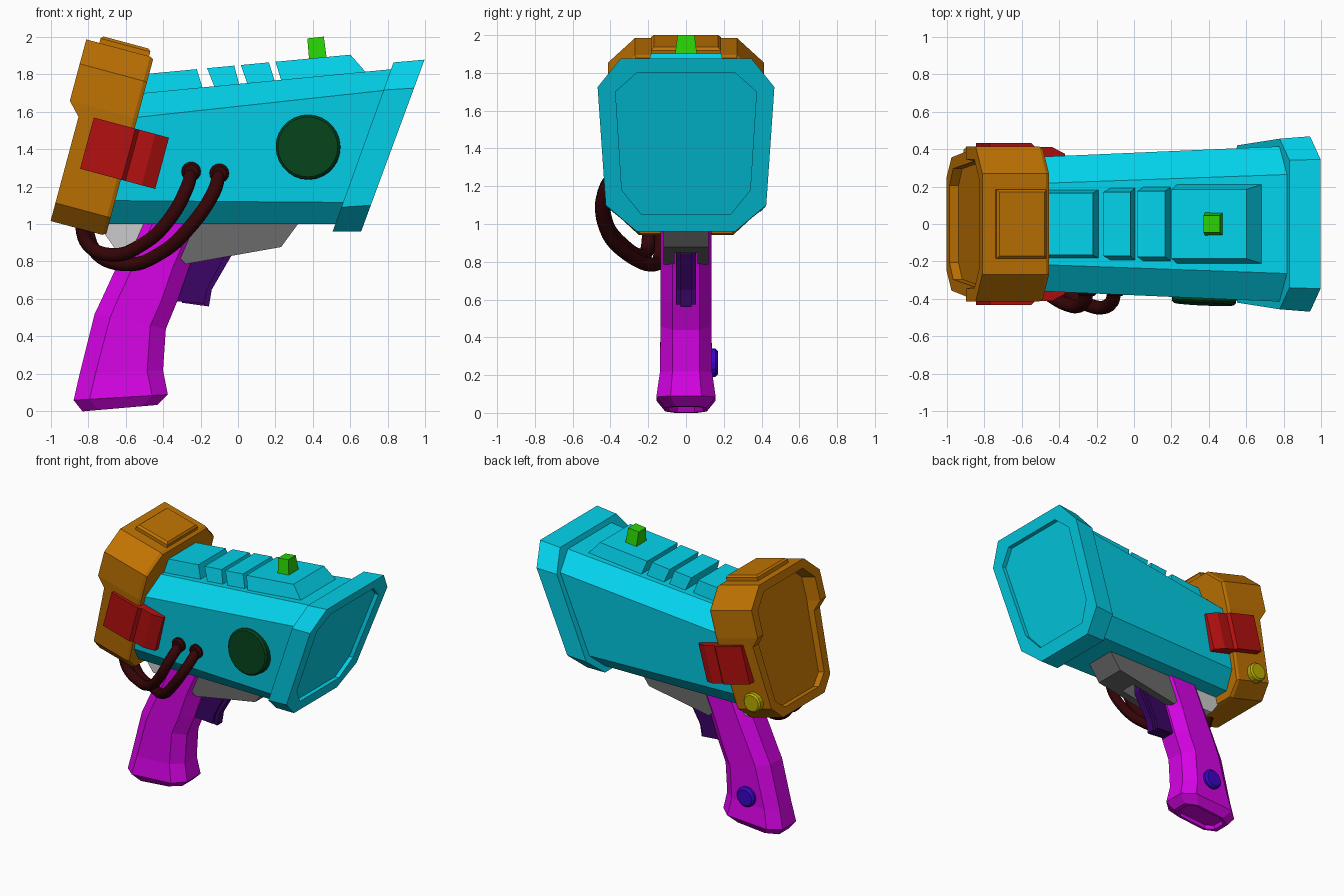
import bpy, bmesh, math
from mathutils import Vector

if "Cube" in bpy.data.objects:
    bpy.data.objects.remove(bpy.data.objects["Cube"])

COL = dict(cyan=(.04, .82, .92), gold=(.75, .45, .04), red=(.7, .09, .09), magenta=(.84, .04, .9),
           violet=(.24, .05, .4), maroon=(.22, .05, .06), dark_green=(.05, .27, .13), grey=(.42, .42, .42),
           green=(.18, .82, .05), blue=(.24, .05, .78), yellow=(.72, .67, .04))
mats = {}


def paint(ob, col):
    if col:
        if col not in mats:
            mats[col] = bpy.data.materials.new(col)
            mats[col].diffuse_color = (*[c ** 2.2 for c in COL[col]], 1)
        ob.data.materials.append(mats[col])


def loft(name, rings, col=None):
    """Bridge equal-sized rings of points and cap both ends."""
    bm = bmesh.new()
    vs = [[bm.verts.new(p) for p in r] for r in rings]
    n = len(vs[0])
    for a, b in zip(vs, vs[1:]):
        for i in range(n):
            j = (i + 1) % n
            bm.faces.new((a[i], a[j], b[j], b[i]))
    bm.faces.new(vs[0])
    bm.faces.new(vs[-1])
    bmesh.ops.recalc_face_normals(bm, faces=bm.faces)
    me = bpy.data.meshes.new(name)
    bm.to_mesh(me)
    bm.free()
    ob = bpy.data.objects.new(name, me)
    bpy.context.collection.objects.link(ob)
    paint(ob, col)
    return ob


def mirrored(half):
    return half + [(x, -y, z) for x, y, z in reversed(half)]


def prism(name, prof, y0, y1, col=None):
    return loft(name, [[(x, y, z) for x, z in prof] for y in (y0, y1)], col)


def disc(name, c, r, y0, y1, bev, col, n=24):
    """Chamfered disc along y, from y0 (hidden) to y1 (outer face)."""
    s = 1 if y1 > y0 else -1
    rings = []
    for y, q in ((y0, r), (y1 - s * bev, r), (y1, r - bev)):
        rings.append([(c[0] + q * math.cos(2 * math.pi * i / n), y,
                       c[1] + q * math.sin(2 * math.pi * i / n)) for i in range(n)])
    return loft(name, rings, col)


def tilt(u, y, v):
    """Frame of the tilted rear housing: u thickness, v height."""
    return (-1 + .966 * u + .259 * v, y, 1.016 - .259 * u + .966 * v)


def octagon(x0, k, hw, zs):
    return mirrored([(x0 + k * (z - .96), y, z) for y, z in zip(hw, zs)])


# main barrel
loft("barrel", [octagon(-.74, .268, (.22, .32, .355, .215), (1.0, 1.125, 1.565, 1.695)),
                octagon(.53, .357, (.24, .37, .415, .265), (1.0, 1.115, 1.715, 1.828))], "cyan")

# slanted muzzle rim with recessed face
inner = ((.235, .34, .373, .26), (1.05, 1.18, 1.70, 1.80))
loft("muzzle_rim", [octagon(.505, .36, (.26, .42, .455, .34), (.96, 1.09, 1.715, 1.862)),
                    octagon(.657, .369, (.26, .425, .468, .345), (.96, 1.10, 1.725, 1.877)),
                    octagon(.657, .369, *inner), octagon(.625, .369, *inner)], "cyan")


# raised ribs along the top
def top_z(x):
    return 1.70 + .094 * (x + .53)


for i, (t0, t1, b0, b1, w, wt) in enumerate([(-.6, -.22, -.6, -.185, .185, .165), (-.165, -.02, -.12, .01, .195, .17),
                                             (.015, .165, .055, .2, .2, .175), (.2, .6, .235, .695, .215, .185)]):
    base = [(b0, w), (b1, w), (b1, -w), (b0, -w)]
    top = [(t0, wt), (t1, wt), (t1, -wt), (t0, -wt)]
    loft(f"top_rib_{i + 1}", [[(x, y, top_z(x) - .02) for x, y in base],
                              [(x, y, top_z(x) + .097) for x, y in top]], "cyan")

# front sight
loft("sight", [[(x, y, 1.87) for x, y in ((.38, .062), (.475, .062), (.475, -.062), (.38, -.062))],
               [(.37, .045, 1.99), (.458, .045, 2.0), (.458, -.045, 2.0), (.37, -.045, 1.99)]], "green")

# rear housing: stepped octagon, narrower below, with recessed back
outer = [(.25, 0), (.355, .1), (.405, .575), (.413, .646), (.413, .85), (.27, .985)]
inset = [(.205, .06), (.295, .135), (.335, .575), (.345, .646), (.345, .82), (.235, .925)]
front = [(.24, .012), (.345, .1), (.395, .575), (.403, .646), (.403, .845), (.265, .975)]


def housing_ring(half, u, u_top):
    return [tilt(u_top if v > .6 else u, y, v) for _, y, v in mirrored([(0, y, v) for y, v in half])]


loft("rear_housing", [housing_ring(front, .305, .305), housing_ring(outer, .285, .285),
                      housing_ring(outer, 0, -.067), housing_ring(inset, 0, -.067),
                      housing_ring(inset, .05, .05)], "gold")
loft("housing_top_plate", [[tilt(u, y, v) for u, y in ((a, w), (b, w), (b, -w), (a, -w))]
                           for a, b, w, v in ((.005, .28, .185, .95), (.005, .28, .185, 1.01), (.017, .267, .17, 1.024))],
     "gold")

# side clips
clip = [(.08, .3), (.08, .432), (.31, .432), (.33, .412), (.42, .412), (.495, .375), (.495, .3)]
for side, s in (("left", 1), ("right", -1)):
    loft(f"clip_{side}", [[tilt(u, s * y, v) for u, y in clip] for v in (.31, .593)], "red")

# knobs and dial
kx, _, kz = tilt(.125, 0, .16)
disc("rear_knob", (kx, kz), .072, .32, .408, .012, "yellow", 16)
disc("grip_button", (-.615, .265), .075, .1, .17, .015, "blue", 16)
dial = disc("side_dial", (0, 0), .172, .05, -.03, .012, "dark_green", 28)
dial.location = (.374, -.397, 1.41)
dial.rotation_euler = (math.radians(-3), 0, math.radians(-2.5))


# grip: chamfered sections from bottom to top, with a shallow base recess
def grip_ring(b, f, hw, ch=.085):
    b, f = Vector(b), Vector(f)
    d = (f - b).normalized() * ch
    pts = [(b, hw * .52), (b + d, hw), (f - d, hw), (f, hw * .52)]
    return mirrored([(p.x, y, p.y) for p, y in pts])


loft("grip", [grip_ring((-.79, .03), (-.47, .055), .085, .05), grip_ring((-.80, .003), (-.46, .032), .09, .05),
              grip_ring((-.83, .0), (-.43, .035), .11), grip_ring((-.877, .06), (-.374, .09), .157),
              grip_ring((-.845, .2), (-.40, .22), .138), grip_ring((-.765, .52), (-.385, .44), .135),
              grip_ring((-.727, .6), (-.326, .583), .135), grip_ring((-.635, .8), (-.26, .77), .135),
              grip_ring((-.53, 1.03), (-.15, 1.03), .135)], "magenta")

# grey frame under the barrel
prism("frame_front", [(.06, 1.02), (.06, .847), (.23, .877), (.335, 1.02)], -.12, .12, "grey")
for side, s in (("left", 1), ("right", -1)):
    prism(f"frame_plate_{side}", [(-.5, 1.02), (-.28, .786), (.06, .847), (.06, 1.02)], s * .06, s * .12, "grey")
prism("frame_rear", [(-.77, 1.03), (-.65, .86), (-.5, .86), (-.5, 1.03)], -.1, .1)

# trigger with a central ridge
prism("trigger", [(-.36, .59), (-.18, .575), (-.165, .65), (-.06, .85), (-.06, .95), (-.3, .95)], -.053, .053, "violet")
prism("trigger_ridge", [(-.3, .58), (-.155, .56), (-.14, .65), (-.03, .84), (-.03, .95), (-.2, .95)], -.03, .03, "violet")

# cables with end collars
paths = [[(-.25, -.34, 1.28), (-.27, -.42, 1.2), (-.37, -.425, 1.02), (-.52, -.33, .885), (-.68, -.23, .835),
          (-.8, -.2, .89), (-.84, -.2, 1.02)],
         [(-.10, -.35, 1.27), (-.13, -.43, 1.17), (-.26, -.425, .98), (-.42, -.31, .84), (-.6, -.17, .785),
          (-.75, -.135, .84), (-.82, -.13, 1.0)]]
for i, path in enumerate(paths):
    cu = bpy.data.curves.new(f"cable_{i + 1}", 'CURVE')
    cu.dimensions = '3D'
    cu.bevel_depth = .037
    cu.bevel_resolution = 3
    cu.resolution_u = 6
    cu.use_fill_caps = True
    sp = cu.splines.new('BEZIER')
    sp.bezier_points.add(len(path) - 1)
    for bp, p in zip(sp.bezier_points, path):
        bp.co = p
        bp.handle_left_type = bp.handle_right_type = 'AUTO'
    ob = bpy.data.objects.new(f"cable_{i + 1}", cu)
    bpy.context.collection.objects.link(ob)
    paint(ob, "maroon")
    x, y, z = path[0]
    disc(f"cable_collar_{i + 1}", (x, z), .052, -.3, -.385, .015, "maroon", 16)

for m in bpy.data.materials:
    if m.users and not m.is_grease_pencil:
        m.use_nodes = True
        m.node_tree.nodes["Principled BSDF"].inputs["Base Color"].default_value = m.diffuse_color
